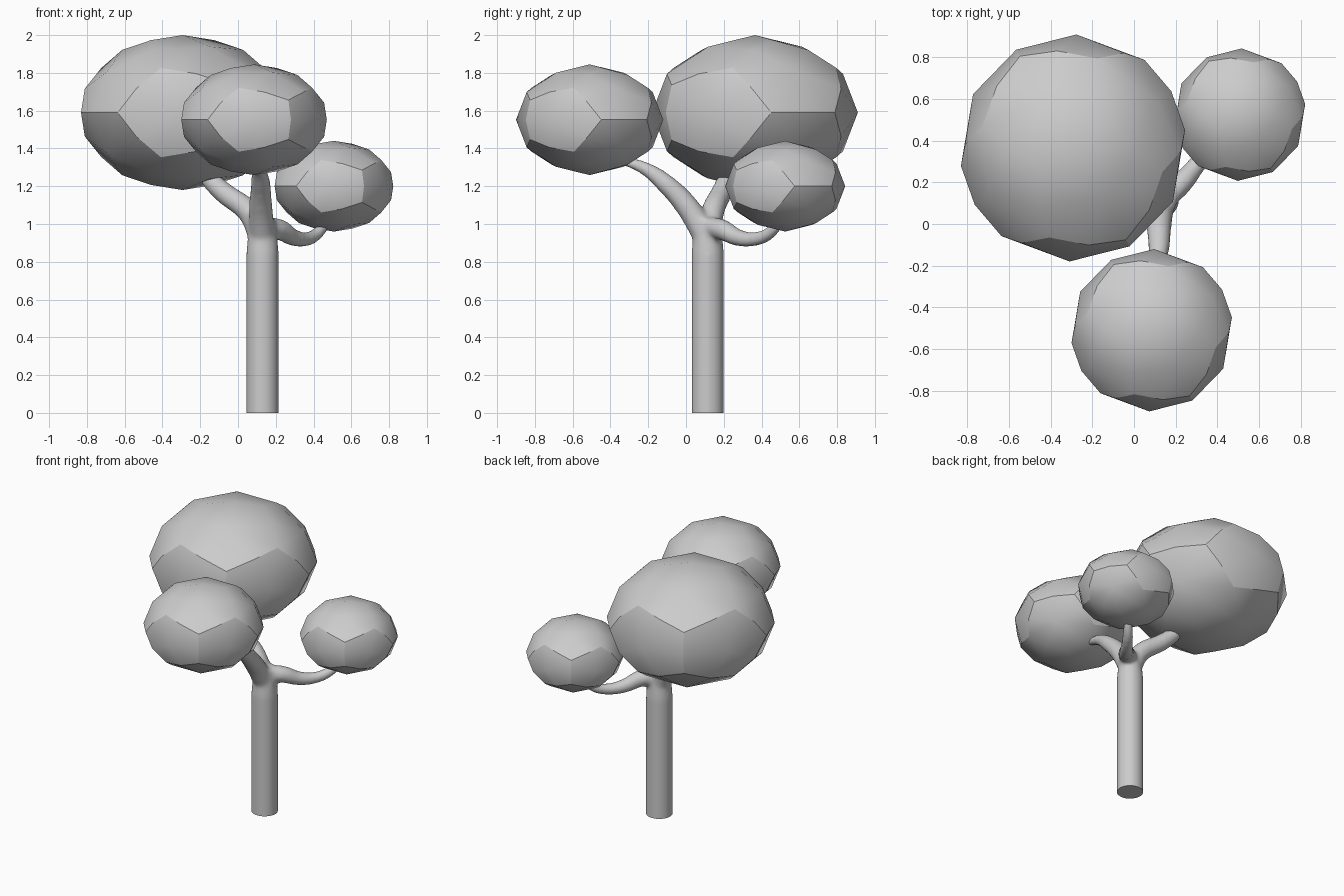
import bpy, bmesh, math
from itertools import product
from mathutils import Vector

if "Cube" in bpy.data.objects:
    bpy.data.objects.remove(bpy.data.objects["Cube"])

PHI = (1 + 5 ** 0.5) / 2


def from_bmesh(name, bm):
    mesh = bpy.data.meshes.new(name)
    bm.to_mesh(mesh)
    bm.free()
    obj = bpy.data.objects.new(name, mesh)
    bpy.context.collection.objects.link(obj)
    return obj


def shade(obj, angle):
    bpy.ops.object.select_all(action='DESELECT')
    obj.select_set(True)
    bpy.context.view_layer.objects.active = obj
    bpy.ops.object.shade_smooth_by_angle(angle=math.radians(angle))


# Foliage: dodecahedron, each pentagon split into five kites puffed onto an ellipsoid
def foliage(name, center, radius, height):
    a = 1 / PHI
    corners = [Vector(p) for p in product((-1, 1), repeat=3)]
    for s, t in product((-1, 1), repeat=2):
        corners += [Vector((s * a, 0, t * PHI)), Vector((0, s * PHI, t * a)),
                    Vector((s * PHI, t * a, 0))]
    normals = []
    for s, t in product((-1, 1), repeat=2):
        normals += [Vector((0, s, t * PHI)), Vector((s * PHI, t, 0)), Vector((s, 0, t * PHI))]
    # face directions are sums of five corners closest to each icosahedral axis
    normals = [Vector((s, t * PHI, 0)) for s, t in product((-1, 1), repeat=2)]
    normals += [Vector((n.z, n.x, n.y)) for n in normals] + [Vector((n.y, n.z, n.x)) for n in normals]
    bm = bmesh.new()
    cache = {}

    def vert(p):
        p = p.normalized()
        key = tuple(round(c, 3) + 0.0 for c in p)
        if key not in cache:
            cache[key] = bm.verts.new(p)
        return cache[key]

    for n in normals:
        n = n.normalized()
        ring = sorted(corners, key=lambda c: -c.dot(n))[:5]
        u = n.orthogonal().normalized()
        w = n.cross(u)
        ring.sort(key=lambda c: math.atan2(c.dot(w), c.dot(u)))
        for i in range(5):
            p, c, q = ring[i - 1], ring[i], ring[(i + 1) % 5]
            bm.faces.new((vert(n), vert(p + c), vert(c), vert(c + q)))
    bmesh.ops.recalc_face_normals(bm, faces=bm.faces)
    obj = from_bmesh(name, bm)
    turn = math.radians(30)
    for v in obj.data.vertices:
        x, y, z = v.co
        v.co = (center[0] + radius * (x * math.cos(turn) - y * math.sin(turn)),
                center[1] + radius * (x * math.sin(turn) + y * math.cos(turn)),
                center[2] + height * z)
    shade(obj, 30)


foliage("large_foliage", (-0.293, 0.365, 1.59), 0.545, 0.41)
foliage("front_foliage", (0.085, -0.51, 1.552), 0.39, 0.293)
foliage("side_foliage", (0.508, 0.525, 1.2), 0.318, 0.24)

# Trunk and branches: tapered tubes (x, y, z, radius), fused and smoothed
paths = [
    [(.13, .115, -.15, .087), (.13, .115, .5, .087), (.13, .115, .84, .087), (.13, .115, 1.03, .07)],
    [(.13, .115, .92, .07), (.06, .14, 1.06, .062), (-.08, .19, 1.17, .056),
     (-.15, .22, 1.24, .05), (-.2, .27, 1.33, .03)],
    [(.13, .115, .92, .07), (.12, .0, 1.1, .062), (.12, -.11, 1.215, .052),
     (.11, -.22, 1.295, .036), (.1, -.33, 1.335, .024), (.1, -.42, 1.37, .02)],
    [(.13, .115, .98, .06), (.22, .19, .97, .056), (.29, .27, .93, .046),
     (.36, .36, .92, .038), (.42, .44, .95, .034), (.48, .51, 1.03, .024)],
]
curve = bpy.data.curves.new("tubes", 'CURVE')
curve.dimensions = '3D'
curve.bevel_depth = 1
curve.bevel_resolution = 6
curve.use_fill_caps = True
for path in paths:
    spline = curve.splines.new('BEZIER')
    spline.bezier_points.add(len(path) - 1)
    for point, (x, y, z, r) in zip(spline.bezier_points, path):
        point.co = (x, y, z)
        point.radius = r
        point.handle_left_type = point.handle_right_type = 'AUTO'
tubes = bpy.data.objects.new("tubes", curve)
bpy.context.collection.objects.link(tubes)
bpy.context.view_layer.update()
graph = bpy.context.evaluated_depsgraph_get()
trunk = bpy.data.objects.new("trunk", bpy.data.meshes.new_from_object(tubes.evaluated_get(graph)))
bpy.context.collection.objects.link(trunk)
bpy.data.objects.remove(tubes)
remesh = trunk.modifiers.new("fuse", 'REMESH')
remesh.mode = 'VOXEL'
remesh.voxel_size = 0.012
smooth = trunk.modifiers.new("soften", 'SMOOTH')
smooth.factor = 0.5
smooth.iterations = 12
bpy.context.view_layer.update()
graph = bpy.context.evaluated_depsgraph_get()
bm = bmesh.new()
bm.from_object(trunk, graph)
bpy.data.objects.remove(trunk)

# Flat cut at the ground
cut = bmesh.ops.bisect_plane(bm, geom=bm.verts[:] + bm.edges[:] + bm.faces[:],
                             plane_co=(0, 0, 0), plane_no=(0, 0, 1), clear_inner=True)
bmesh.ops.holes_fill(bm, edges=[e for e in bm.edges if e.is_boundary], sides=0)
bmesh.ops.recalc_face_normals(bm, faces=bm.faces)
shade(from_bmesh("trunk_and_branches", bm), 50)
